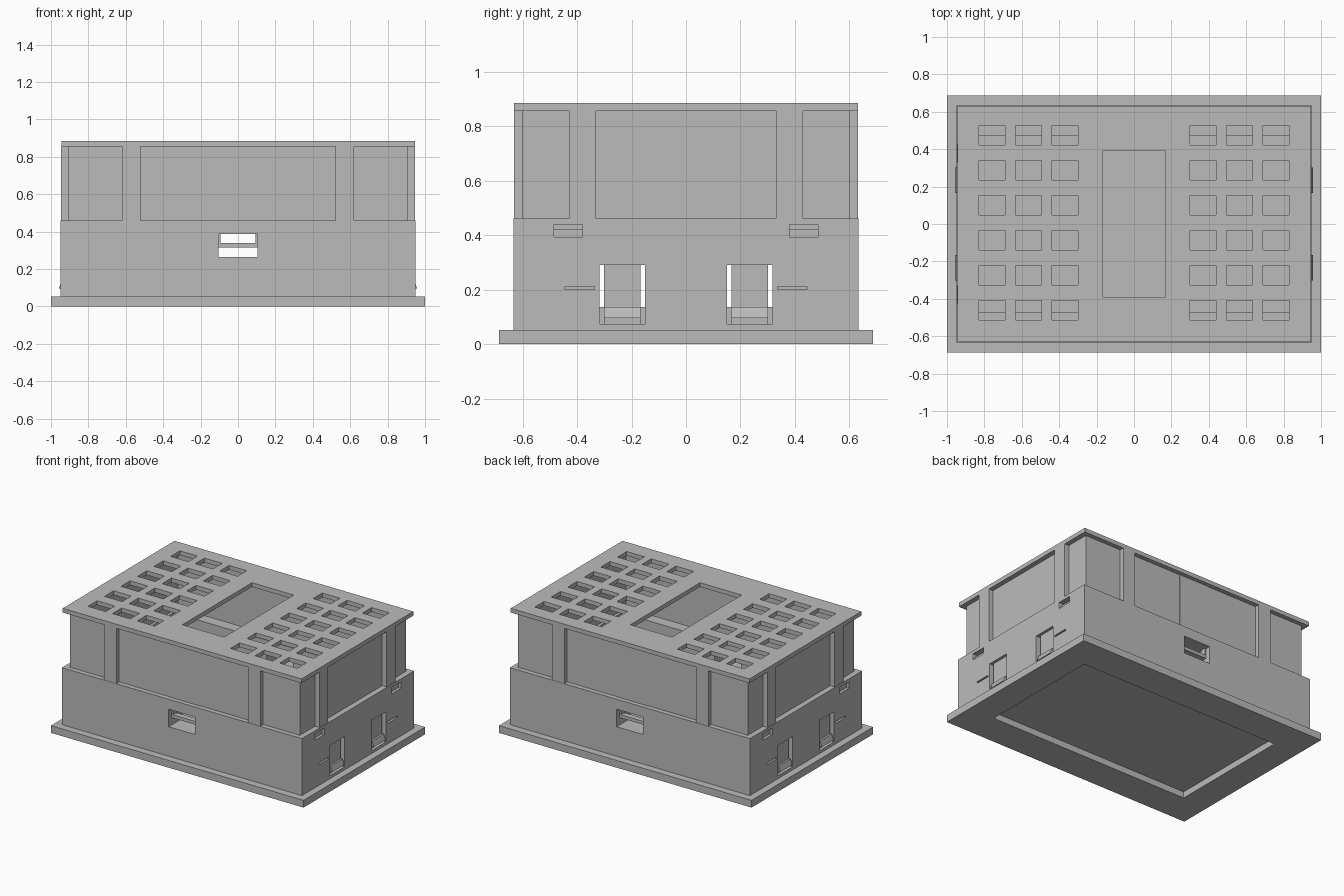
import bpy
import bmesh
from mathutils import Vector

cube = bpy.data.objects.get("Cube")
if cube:
    bpy.data.objects.remove(cube, do_unlink=True)

grey = bpy.data.materials.new("plain grey")
grey.use_nodes = True
COLOUR = (0.5, 0.5, 0.5, 1)
grey.diffuse_color = COLOUR
grey.node_tree.nodes["Principled BSDF"].inputs["Base Color"].default_value = COLOUR


def boxes(name, spans):
    """One object made of boxes given as (x range, y range, z range)."""
    bm = bmesh.new()
    for span in spans:
        low = Vector([min(r) for r in span])
        high = Vector([max(r) for r in span])
        verts = bmesh.ops.create_cube(bm, size=1)["verts"]
        for v in verts:
            v.co = (low + high) / 2 + v.co * (high - low)
    mesh = bpy.data.meshes.new(name)
    bm.to_mesh(mesh)
    bm.free()
    mesh.materials.append(grey)
    obj = bpy.data.objects.new(name, mesh)
    bpy.context.collection.objects.link(obj)
    return obj


def cut(obj, spans):
    """Subtract disjoint boxes from an object and bake the result."""
    cutter = boxes("cutter", spans)
    cutter.hide_render = True
    mod = obj.modifiers.new("cut", 'BOOLEAN')
    mod.operation = 'DIFFERENCE'
    mod.solver = 'EXACT'
    mod.object = cutter
    graph = bpy.context.evaluated_depsgraph_get()
    mesh = bpy.data.meshes.new_from_object(obj.evaluated_get(graph))
    obj.modifiers.clear()
    obj.data = mesh
    bpy.data.objects.remove(cutter, do_unlink=True)


def sym(r):
    return (-r, r)


def span(a, b, s=1):
    return (s * a, s * b)


SIDES = (-1, 1)
CORNERS = [(sx, sy) for sx in SIDES for sy in SIDES]

# Base plate with a shallow recess underneath
base = boxes("base_plate", [(sym(1), sym(0.687), (0, 0.052))])
cut(base, [(sym(0.8), sym(0.455), (-0.1, 0.045))])

# Lower walls: hollow shell with windows, doorways, vents and grooves
lower = boxes("lower_walls", [(sym(0.95), sym(0.634), (0.052, 0.46))])
cut(lower, [(sym(0.84), sym(0.47), (0.06, 0.6))])
openings = [(sym(0.105), span(0.4, 0.7, s), (0.263, 0.388)) for s in SIDES]
for sx, sy in CORNERS:
    openings += [
        (span(0.8, 1, sx), span(0.15, 0.318, sy), (0.073, 0.29)),
        (span(0.9, 1, sx), span(0.38, 0.485, sy), (0.393, 0.438)),
        (span(0.92, 1, sx), span(0.335, 0.445, sy), (0.2, 0.212)),
    ]
cut(lower, openings)

# Steps inside the vents
boxes("vent_steps", [(span(0.89, 0.93, sx), span(0.38, 0.485, sy), (0.393, 0.422))
                     for sx, sy in CORNERS])

# Window rails and slim side posts
window_parts = []
for s in SIDES:
    y = span(0.56, 0.6, s)
    window_parts.append((sym(0.105), y, (0.315, 0.338)))
    window_parts += [(span(0.094, 0.105, sx), y, (0.338, 0.388)) for sx in SIDES]
boxes("window_rails", window_parts)

# Doors, their sills and sloping kick plates
boxes("doors", [(span(0.915, 0.93, sx), span(0.167, 0.301, sy), (0.073, 0.29))
                for sx, sy in CORNERS])
boxes("door_sills", [(span(0.86, 0.915, sx), span(0.15, 0.318, sy), (0.073, 0.135))
                     for sx, sy in CORNERS])
kicks = boxes("kick_plates", [(span(0.92, 0.958, sx), span(0.167, 0.301, sy), (0.095, 0.135))
                              for sx, sy in CORNERS])
for v in kicks.data.vertices:
    if v.co.z > 0.12 and abs(v.co.x) > 0.94:
        v.co.x *= 0.985

# Upper walls, set back behind the pillars
upper = boxes("upper_walls", [(sym(0.91), sym(0.6), (0.455, 0.856))])
cut(upper, [(sym(0.86), sym(0.55), (0.4, 0.9))])

# Pillars on every face
pillars = []
for sx, sy in CORNERS:
    pillars.append((span(0.52, 0.62, sx), span(0.59, 0.632, sy), (0.455, 0.856)))
    pillars.append((span(0.9, 0.945, sx), span(0.33, 0.43, sy), (0.455, 0.856)))
boxes("pillars", pillars)

# Slim centre panels on the front and back
boxes("centre_panels", [(sym(0.12), span(0.599, 0.603, s), (0.46, 0.856)) for s in SIDES])

# Roof with a central well and a grid of skylights
roof = boxes("roof", [(sym(0.945), sym(0.632), (0.855, 0.885))])
holes = [(sym(0.165), sym(0.394), (0.8, 1))]
for row in range(6):
    y = 0.474 - 0.187 * row
    for column in range(3):
        x = 0.369 + 0.195 * column
        holes += [(span(x - 0.07, x + 0.07, s), (y - 0.052, y + 0.052), (0.8, 1))
                  for s in SIDES]
cut(roof, holes)
